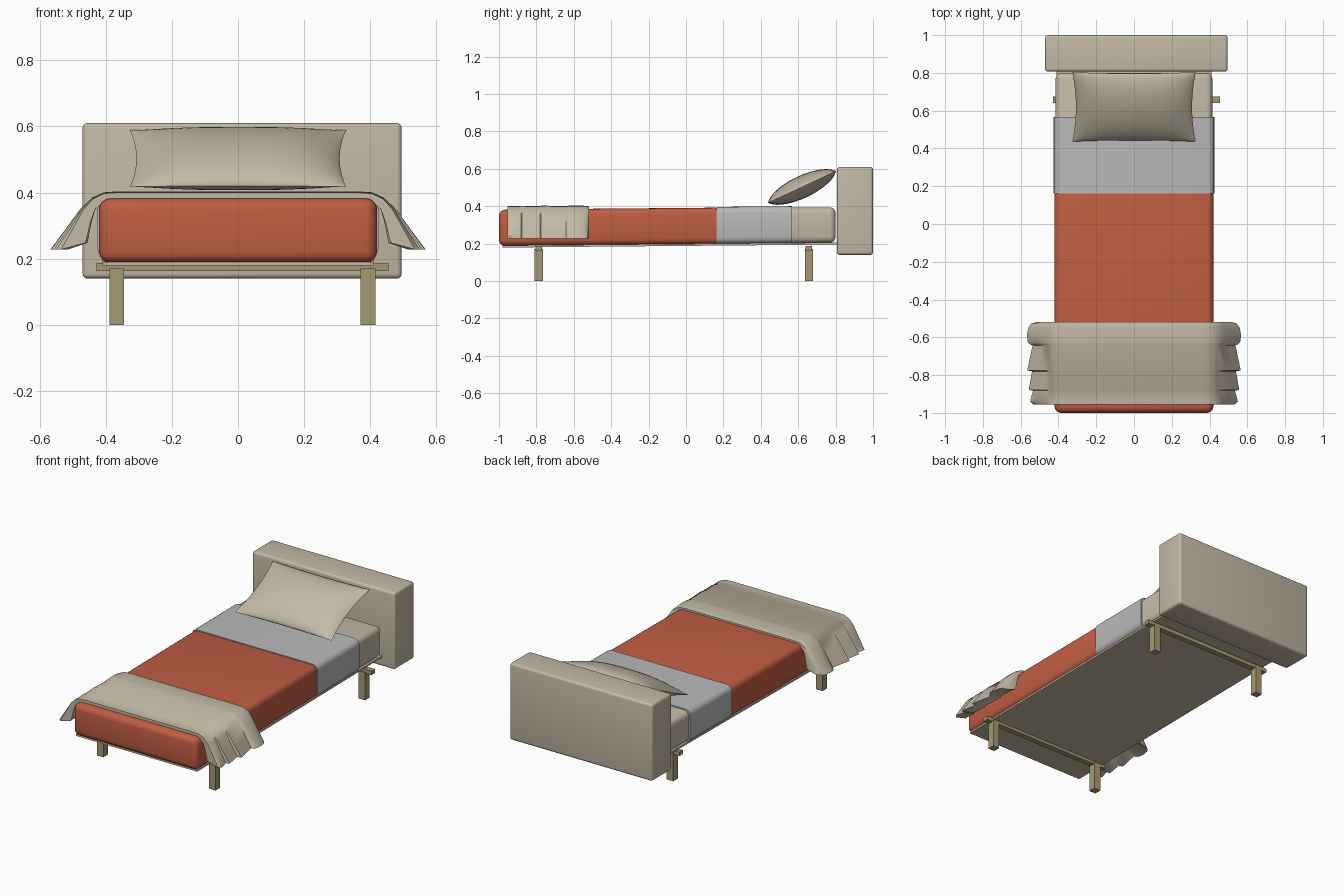
import bpy, bmesh, math
from mathutils import Matrix, Vector

cube = bpy.data.objects.get("Cube")
if cube:
    bpy.data.objects.remove(cube, do_unlink=True)


def material(name, r, g, b):
    m = bpy.data.materials.new(name)
    m.use_nodes = True
    m.diffuse_color = (r, g, b, 1)
    m.node_tree.nodes["Principled BSDF"].inputs["Base Color"].default_value = (r, g, b, 1)
    return m


BEIGE = material("beige fabric", 0.55, 0.49, 0.38)
RED = material("terracotta blanket", 0.53, 0.11, 0.055)
GREY = material("grey sheet", 0.49, 0.49, 0.50)
WOOD = material("light wood", 0.38, 0.32, 0.17)


def finish(name, bm, mat, smooth=True):
    bmesh.ops.recalc_face_normals(bm, faces=bm.faces)
    me = bpy.data.meshes.new(name)
    bm.to_mesh(me)
    bm.free()
    me.materials.append(mat)
    ob = bpy.data.objects.new(name, me)
    bpy.context.collection.objects.link(ob)
    if smooth:
        bpy.ops.object.select_all(action='DESELECT')
        ob.select_set(True)
        bpy.context.view_layer.objects.active = ob
        bpy.ops.object.shade_smooth_by_angle(angle=math.radians(40))
    return ob


def box(name, x, y, z, mat, bevel=0.0, lengthwise=False, slope=0.0):
    """Box from (min, max) ranges, optionally rounded and sloping along y."""
    bm = bmesh.new()
    bmesh.ops.create_cube(bm, size=1)
    for v in bm.verts:
        v.co = Vector([a + (b - a) * (c + 0.5) for (a, b), c in zip((x, y, z), v.co)])
    if bevel:
        edges = [e for e in bm.edges if not lengthwise
                 or abs(e.verts[0].co.y - e.verts[1].co.y) > 0.01]
        bmesh.ops.bevel(bm, geom=edges, offset=bevel, segments=4, profile=0.5, affect='EDGES')
    for v in bm.verts:
        v.co.z += slope * v.co.y
    return finish(name, bm, mat, bevel > 0)


# Headboard
box("headboard", (-0.47, 0.495), (0.807, 1.0), (0.14, 0.61), BEIGE, 0.015)

# Base board, mattress and bedding
SLOPE = 0.009
box("base_board", (-0.41, 0.41), (-0.98, 0.81), (0.188, 0.199), BEIGE, slope=SLOPE)
box("mattress", (-0.415, 0.415), (-0.98, 0.80), (0.198, 0.387), BEIGE, 0.032, slope=SLOPE)
box("blanket", (-0.42, 0.42), (-1.0, 0.19), (0.196, 0.391), RED, 0.034, slope=SLOPE)
box("folded_sheet", (-0.425, 0.425), (0.162, 0.567), (0.197, 0.395), GREY, 0.034, True, SLOPE)

# Legs and cross rails
for end, y in (("front", -0.787), ("back", 0.657)):
    box(end + "_rail", (-0.428, 0.455), (y - 0.017, y + 0.017), (0.163, 0.187), WOOD)
    for side, x in (("right", -0.367), ("left", 0.393)):
        box(f"{end}_{side}_leg", (x - 0.022, x + 0.022), (y - 0.022, y + 0.022), (0, 0.17), WOOD)

# Pleated throw: a draped section lofted along y, each pleat flaring to the front
HALF = [(0.36, 0.403), (0.405, 0.400), (0.44, 0.384), (0.475, 0.35), (0.52, 0.285),
        (0.56, 0.228), (0.468, 0.248), (0.45, 0.31), (0.432, 0.35), (0.405, 0.372), (0.36, 0.377)]
ROWS = [(-0.518, 0.515), (-0.528, 0.545), (-0.55, 0.56), (-0.59, 0.567), (-0.625, 0.562), (-0.638, 0.55),
        (-0.642, 0.537), (-0.775, 0.565), (-0.78, 0.54), (-0.878, 0.557),
        (-0.882, 0.535), (-0.94, 0.55), (-0.955, 0.535)]
section = HALF + [(-x, z) for x, z in reversed(HALF)]
bm = bmesh.new()
loops = []
for y, reach in ROWS:
    loop = []
    for x, z in section:
        over = max(0, abs(x) - 0.43) * (reach - 0.43) / 0.13
        px = math.copysign(min(abs(x), 0.43) + over, x)
        lift = (reach - 0.56) * 0.12 if z > 0.38 else 0
        loop.append(bm.verts.new((px, y, z + lift)))
    loops.append(loop)
n = len(section)
for a, b in zip(loops, loops[1:]):
    for i in range(n):
        bm.faces.new((a[i], a[(i + 1) % n], b[(i + 1) % n], b[i]))
bm.faces.new(loops[0])
bm.faces.new(loops[-1])
finish("throw", bm, BEIGE)

# Pillow: two puffed panels meeting at a seam, with pulled-out corners
bm = bmesh.new()
NU, NV = 28, 20
for side in (1, -1):
    grid = []
    for j in range(NV + 1):
        row = []
        for i in range(NU + 1):
            u = math.sin((i / NU - 0.5) * math.pi)
            v = math.sin((j / NV - 0.5) * math.pi)
            puff = (1 - abs(u) ** 3) ** 0.75 * (1 - v * v) ** 0.6
            px = 0.327 * u * (1 - 0.06 * (1 - v * v))
            py = 0.203 * v * (1 - 0.04 * (1 - u * u))
            row.append(bm.verts.new((px, py, side * 0.06 * puff)))
        grid.append(row)
    for j in range(NV):
        for i in range(NU):
            bm.faces.new((grid[j][i], grid[j][i + 1], grid[j + 1][i + 1], grid[j + 1][i]))
bmesh.ops.remove_doubles(bm, verts=bm.verts, dist=0.0002)
bm.transform(Matrix.Translation((0, 0.62, 0.503)) @ Matrix.Rotation(math.radians(25), 4, 'X'))
finish("pillow", bm, BEIGE)
